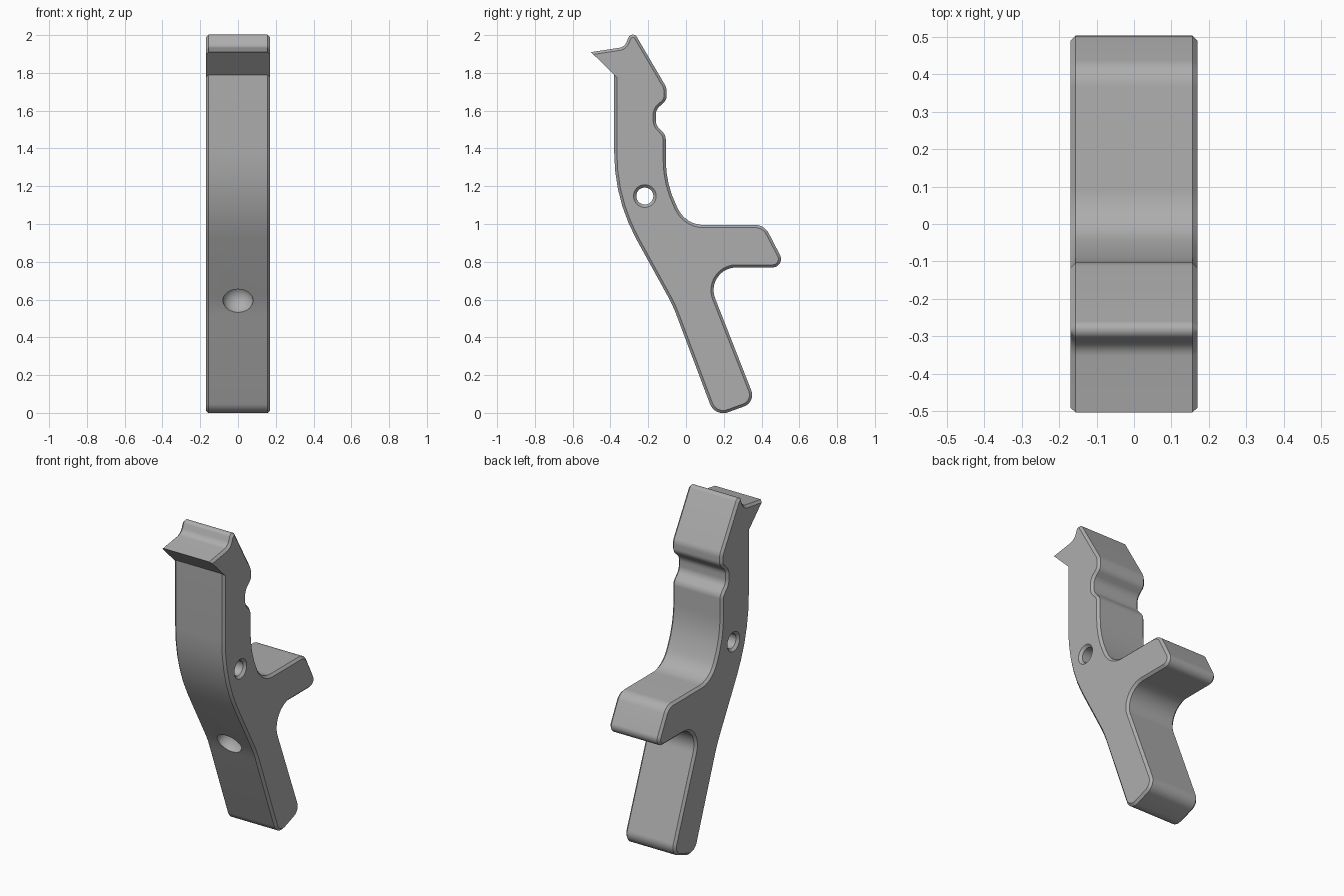
import bpy, bmesh, math
from mathutils import Vector, Matrix

cube = bpy.data.objects.get("Cube")
if cube:
    bpy.data.objects.remove(cube, do_unlink=True)

HALF, CHAMFER = 0.17, 0.014

grey = bpy.data.materials.new("plain grey")
grey.use_nodes = True
grey.diffuse_color = (0.42, 0.42, 0.42, 1)
grey.node_tree.nodes["Principled BSDF"].inputs["Base Color"].default_value = grey.diffuse_color

# Side profile corners: y, z, fillet radius
CORNERS = [
    (-0.503, 1.91, 0), (-0.325, 1.937, 0.05), (-0.286, 2.034, 0.025),
    (-0.103, 1.722, 0.07), (-0.103, 1.655, 0.05), (-0.16, 1.605, 0.06),
    (-0.16, 1.525, 0.06), (-0.107, 1.47, 0.06), (-0.107, 1.21, 0.55),
    (0, 0.995, 0.15), (0.415, 0.995, 0.08), (0.532, 0.77, 0.045),
    (0.09, 0.77, 0.12), (0.37, 0.057, 0.065), (0.153, -0.022, 0.075),
    (-0.07, 0.57, 0.8), (-0.38, 1.132, 0.95), (-0.38, 1.79, 0),
]


def rounded(corners):
    """Replace each corner by a tangent arc."""
    out = []
    for i, (y, z, r) in enumerate(corners):
        p = Vector((y, z))
        if r == 0:
            out.append(p)
            continue
        a = (Vector(corners[i - 1][:2]) - p).normalized()
        b = (Vector(corners[(i + 1) % len(corners)][:2]) - p).normalized()
        half = a.angle(b) / 2
        centre = p + (a + b).normalized() * r / math.sin(half)
        start = p + a * r / math.tan(half) - centre
        end = p + b * r / math.tan(half) - centre
        turn = math.atan2(start.x * end.y - start.y * end.x, start.dot(end))
        steps = max(4, math.ceil(abs(turn) / math.radians(7)))
        for k in range(steps + 1):
            out.append(centre + Matrix.Rotation(turn * k / steps, 2) @ start)
    return out


def inset(points, amount):
    """Offset a clockwise outline inward, leaving its last edge in place."""
    n = len(points)
    edges = []
    for i in range(n):
        d = (points[(i + 1) % n] - points[i]).normalized()
        edges.append((Vector((d.y, -d.x)), 0 if i == n - 1 else amount))
    out = []
    for i, p in enumerate(points):
        (n1, o1), (n2, o2) = edges[i - 1], edges[i]
        det = n1.x * n2.y - n1.y * n2.x
        if abs(det) < 1e-4:
            out.append(p + n2 * o2)
        else:
            out.append(p + Vector(((o1 * n2.y - o2 * n1.y) / det,
                                   (o2 * n1.x - o1 * n2.x) / det)))
    return out


def new_object(name, bm):
    bmesh.ops.recalc_face_normals(bm, faces=bm.faces)
    mesh = bpy.data.meshes.new(name)
    bm.to_mesh(mesh)
    bm.free()
    mesh.materials.append(grey)
    obj = bpy.data.objects.new(name, mesh)
    bpy.context.collection.objects.link(obj)
    return obj


def loft(name, rings):
    """Skin equal rings of 3D points and cap both ends."""
    bm = bmesh.new()
    loops = [[bm.verts.new(p) for p in ring] for ring in rings]
    for low, high in zip(loops, loops[1:]):
        for i in range(len(low)):
            j = (i + 1) % len(low)
            bm.faces.new((low[i], low[j], high[j], high[i]))
    bm.faces.new(loops[0])
    bm.faces.new(loops[-1])
    return new_object(name, bm)


# Lever body with chamfered side edges
outline = rounded(CORNERS)
inner = inset(outline, CHAMFER)
body = loft("lever_body", [
    [(x, p.x, p.y) for p in pts]
    for x, pts in ((-HALF, inner), (CHAMFER - HALF, outline),
                   (HALF - CHAMFER, outline), (HALF, inner))])

# Countersunk pivot hole through the sides
hole_rings = []
for x, r in ((-0.19, 0.08), (-0.155, 0.045), (0.155, 0.045), (0.19, 0.08)):
    hole_rings.append([(x, -0.218 + r * math.cos(t * math.tau / 40),
                        1.148 + r * math.sin(t * math.tau / 40)) for t in range(40)])
pivot_cutter = loft("pivot_hole_cutter", hole_rings)

# Round spring pocket on the front face
bm = bmesh.new()
bmesh.ops.create_uvsphere(bm, u_segments=40, v_segments=24, radius=0.08)
bm.transform(Matrix.Translation((0, -0.082, 0.597))
             @ Matrix.Rotation(math.radians(63), 4, 'X')
             @ Matrix.Diagonal((1, 1, 0.8, 1)))
pocket_cutter = new_object("spring_pocket_cutter", bm)

bpy.context.view_layer.objects.active = body
body.select_set(True)
for cutter in (pivot_cutter, pocket_cutter):
    cutter.hide_render = True
    mod = body.modifiers.new("cut", 'BOOLEAN')
    mod.operation, mod.solver, mod.object = 'DIFFERENCE', 'EXACT', cutter
    bpy.ops.object.modifier_apply(modifier=mod.name)
    bpy.data.objects.remove(cutter, do_unlink=True)

bpy.ops.object.shade_smooth_by_angle(angle=math.radians(30))
